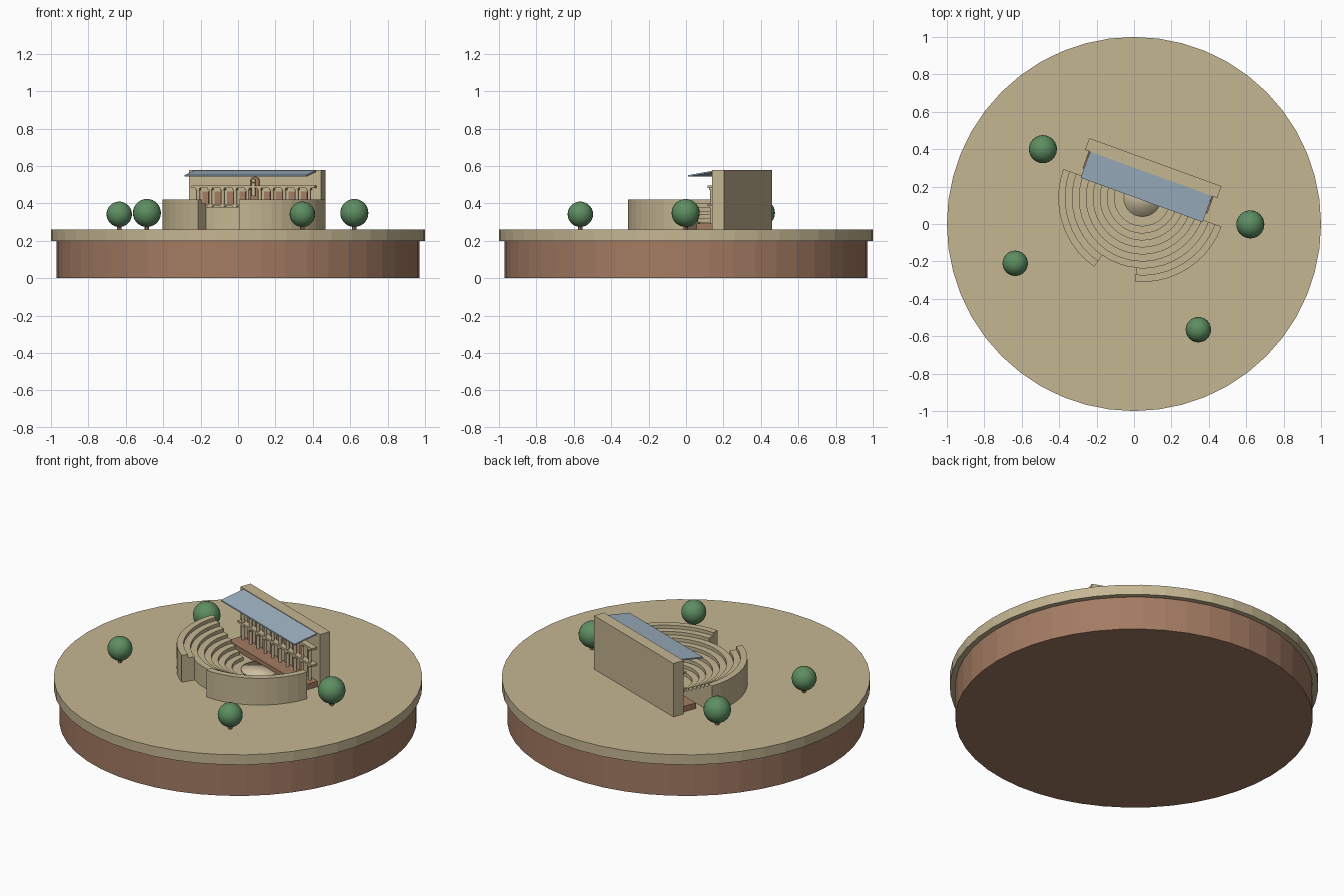
import bpy, bmesh
from math import pi, sin, cos, radians
from mathutils import Matrix, Vector

cube = bpy.data.objects.get("Cube")
if cube:
    bpy.data.objects.remove(cube, do_unlink=True)


def material(name, rgb):
    m = bpy.data.materials.new(name)
    m.use_nodes = True
    m.diffuse_color = (*rgb, 1)
    m.node_tree.nodes["Principled BSDF"].inputs["Base Color"].default_value = (*rgb, 1)
    return m


SAND = material("sandstone", (0.56, 0.47, 0.29))
EARTH = material("earth_brown", (0.37, 0.20, 0.125))
GREEN = material("leaf_green", (0.11, 0.27, 0.12))
BLUE = material("roof_blue", (0.34, 0.45, 0.54))
CREAM = material("pale_stone", (0.62, 0.53, 0.36))

GROUND = 0.26
# Theatre frame: x along the stage, y towards the stage wall
THEATRE = Matrix.Translation((0.045, 0.14, 0)) @ Matrix.Rotation(radians(-20), 4, "Z")
WORLD = Matrix.Identity(4)


def finish(name, bm, mat, frame=THEATRE):
    bmesh.ops.recalc_face_normals(bm, faces=bm.faces)
    me = bpy.data.meshes.new(name)
    bm.to_mesh(me)
    bm.free()
    me.transform(frame)
    me.materials.append(mat)
    ob = bpy.data.objects.new(name, me)
    bpy.context.collection.objects.link(ob)
    return ob


def box(name, x, y, z, mat):
    bm = bmesh.new()
    bmesh.ops.create_cube(bm, size=1)
    lo, hi = Vector((x[0], y[0], z[0])), Vector((x[1], y[1], z[1]))
    for v in bm.verts:
        v.co = (lo + hi) / 2 + v.co * (hi - lo)
    return finish(name, bm, mat)


def cylinder(name, x, y, z0, z1, r, mat, sides=12, frame=THEATRE):
    bm = bmesh.new()
    bmesh.ops.create_cone(bm, cap_ends=True, segments=sides, radius1=r, radius2=r,
                          depth=z1 - z0, matrix=Matrix.Translation((x, y, (z0 + z1) / 2)))
    return finish(name, bm, mat, frame)


def ball(name, x, y, z, r, mat, frame=THEATRE):
    bm = bmesh.new()
    bmesh.ops.create_uvsphere(bm, u_segments=24, v_segments=14, radius=r,
                              matrix=Matrix.Translation((x, y, z)))
    for f in bm.faces:
        f.smooth = True
    return finish(name, bm, mat, frame)


def loft(name, rings, mat):
    """Join equal closed sections and cap both ends."""
    bm = bmesh.new()
    rows = [[bm.verts.new(p) for p in ring] for ring in rings]
    for a, b in zip(rows, rows[1:]):
        for i in range(len(a)):
            j = (i + 1) % len(a)
            bm.faces.new((a[i], a[j], b[j], b[i]))
    bm.faces.new(rows[0])
    bm.faces.new(rows[-1])
    return finish(name, bm, mat)


# Round base
cylinder("earth_base", 0, 0, 0, 0.2, 0.97, EARTH, 48, WORLD)
cylinder("ground_slab", 0, 0, 0.2, GROUND, 1.0, SAND, 48, WORLD)

# Stepped seating, with a gap in the outer tiers
INNER, STEP, RISE = 0.15, 0.0375, 0.02


def seating(name, start, end, tiers):
    section = [(INNER, GROUND)]
    for i in range(tiers):
        z = GROUND + RISE * (i + 1)
        section += [(INNER + STEP * i, z), (INNER + STEP * (i + 1), z)]
    section.append((INNER + STEP * tiers, GROUND))
    count = round((end - start) / 7.5)
    rings = []
    for k in range(count + 1):
        a = radians(start + (end - start) * k / count)
        rings.append([(r * cos(a), r * sin(a), z) for r, z in section])
    loft(name, rings, SAND)


seating("seating_right", 180, 255, 8)
seating("seating_middle", 255, 285, 6)
seating("seating_left", 285, 360, 8)

# Orchestra floor disc, softly shaded
disc = cylinder("orchestra_disc", 0, 0, GROUND, 0.268, 0.1, CREAM, 32)
for p in disc.data.polygons:
    p.use_smooth = True

# Stage and back wall
FACE = 0.136
box("stage", (-0.355, 0.355), (0.04, FACE), (GROUND, 0.293), EARTH)
box("stage_wall", (-0.376, 0.376), (FACE, 0.203), (GROUND, 0.58), SAND)

# Sloping roof
slope = [(-0.012, 0.543), (-0.012, 0.551), (FACE, 0.576), (FACE, 0.568)]
loft("stage_roof", [[(x, y, z) for y, z in slope] for x in (-0.347, 0.347)], BLUE)

# Two storeys of columns, ledges and recessed panels
PITCH = 0.07
for storey, (z0, z1) in {"lower": (0.293, 0.385), "upper": (0.397, 0.483)}.items():
    box(storey + "_ledge", (-0.35, 0.35), (0.1, FACE), (z1, z1 + 0.012), SAND)
    for i in range(10):
        x = (i - 4.5) * PITCH
        cylinder(f"{storey}_column_{i}", x, 0.113, z0, z1, 0.009, SAND)
        box(f"{storey}_capital_{i}", (x - 0.012, x + 0.012), (0.101, 0.125),
            (z1 - 0.01, z1), SAND)
    for i in range(-4, 5):
        if i or storey == "lower":
            x = i * PITCH
            box(f"{storey}_panel_{i + 4}", (x - 0.018, x + 0.018), (FACE - 0.006, FACE),
                (z0, z1 - 0.018), EARTH)

# Central arched niche with a statue
arch = [(-0.026, 0.4), (0.026, 0.4)]
arch += [(0.026 * cos(pi * k / 10), 0.517 + 0.026 * sin(pi * k / 10)) for k in range(11)]
loft("niche", [[(x, y, z) for x, z in arch] for y in (FACE - 0.009, FACE)], EARTH)
cylinder("statue_body", 0, 0.11, 0.44, 0.51, 0.011, SAND)
ball("statue_head", 0, 0.11, 0.52, 0.012, SAND)

# Round bushes on short stems
for i, (x, y, r) in enumerate([(-0.487, 0.4, 0.075), (0.622, -0.002, 0.075),
                               (-0.635, -0.21, 0.068), (0.344, -0.565, 0.068)]):
    cylinder(f"bush_stem_{i}", x, y, GROUND, 0.3, 0.012, EARTH, 8, WORLD)
    ball(f"bush_{i}", x, y, 0.274 + r, r, GREEN, WORLD)
